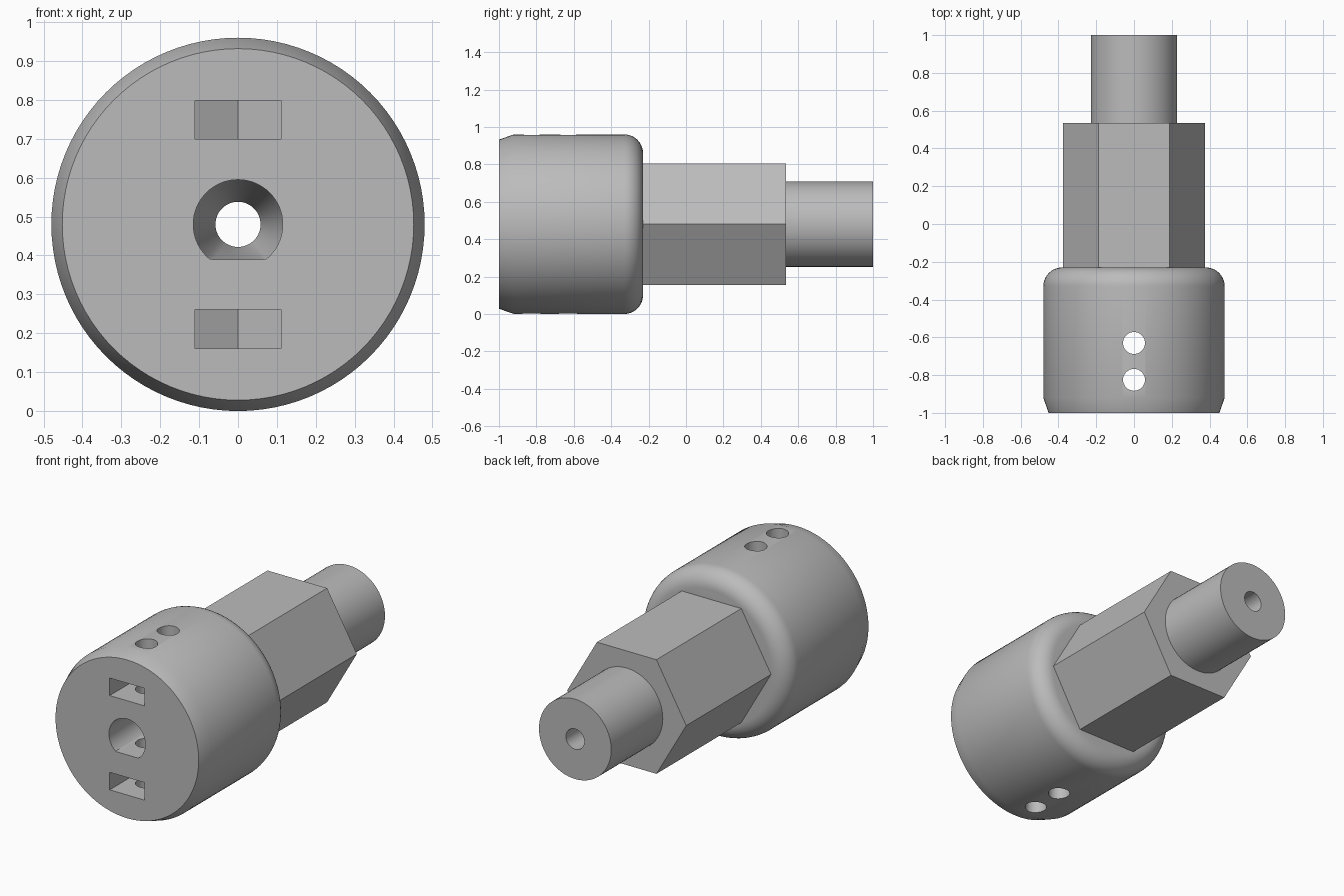
import bpy, bmesh, math
from mathutils import Matrix

if "Cube" in bpy.data.objects:
    bpy.data.objects.remove(bpy.data.objects["Cube"], do_unlink=True)

AXIS_Z = 0.48      # height of the long axis
HOLE_R = 0.058     # through hole and screw holes

grey = bpy.data.materials.new("grey metal")
grey.use_nodes = True
colour = (0.5, 0.5, 0.5, 1)
grey.diffuse_color = colour
grey.node_tree.nodes["Principled BSDF"].inputs["Base Color"].default_value = colour


def loft(name, rings):
    """Solid from matching rings of 3D points, capped at both ends."""
    bm = bmesh.new()
    loops = [[bm.verts.new(p) for p in ring] for ring in rings]
    n = len(loops[0])
    for a, b in zip(loops, loops[1:]):
        for i in range(n):
            j = (i + 1) % n
            bm.faces.new((a[i], a[j], b[j], b[i]))
    bm.faces.new(loops[0])
    bm.faces.new(loops[-1])
    bmesh.ops.recalc_face_normals(bm, faces=bm.faces)
    mesh = bpy.data.meshes.new(name)
    bm.to_mesh(mesh)
    bm.free()
    mesh.materials.append(grey)
    obj = bpy.data.objects.new(name, mesh)
    bpy.context.collection.objects.link(obj)
    return obj


def ring(y, r, sides, flat=None):
    """Ring around the long axis, optionally cut flat underneath."""
    pts = []
    for i in range(sides):
        a = math.tau * i / sides
        z = r * math.sin(a)
        if flat is not None:
            z = max(z, flat)
        pts.append((r * math.cos(a), y, AXIS_Z + z))
    return pts


def turned(name, profile, sides):
    return loft(name, [ring(y, r, sides) for y, r in profile])


def boolean(target, tool, operation):
    mod = target.modifiers.new(operation.title(), 'BOOLEAN')
    mod.operation = operation
    mod.solver = 'EXACT'
    mod.object = tool
    bpy.context.view_layer.objects.active = target
    bpy.ops.object.modifier_apply(modifier=mod.name)
    bpy.data.objects.remove(tool, do_unlink=True)


# Round head: front chamfer and rounded back edge
fillet = 0.1
profile = [(-1, 0.452), (-0.92, 0.48)]
for i in range(11):
    a = math.pi / 2 * i / 10
    profile.append((-0.23 - fillet + fillet * math.sin(a),
                    0.48 - fillet + fillet * math.cos(a)))
adapter = turned("hex_drive_adapter", profile, 96)

# Hexagonal shank and round tip
boolean(adapter, turned("hex_shank", [(-0.4, 0.376), (0.535, 0.376)], 6), 'UNION')
boolean(adapter, turned("round_tip", [(0.4, 0.228), (1, 0.228)], 64), 'UNION')

# D-shaped shaft bore tapering into the through hole
boolean(adapter, loft("shaft_bore", [
    ring(-1.1, 0.115, 64, -0.09),
    ring(-0.4, 0.115, 64, -0.09),
    ring(-0.25, HOLE_R, 64),
    ring(1.1, HOLE_R, 64)]), 'DIFFERENCE')

# Nut slots with pointed inner ends, above and below the bore
slot = [(-0.11, -1.1), (0.11, -1.1), (0.11, -0.567), (0, -0.503), (-0.11, -0.567)]
for side in (1, -1):
    middle = AXIS_Z + side * 0.269
    boolean(adapter, loft("nut_slot", [
        [(x, y, middle + dz) for x, y in slot] for dz in (-0.05, 0.05)]), 'DIFFERENCE')

# Two vertical screw holes through the head
for y in (-0.63, -0.825):
    circle = [(HOLE_R * math.cos(math.tau * i / 32), y + HOLE_R * math.sin(math.tau * i / 32))
              for i in range(32)]
    boolean(adapter, loft("screw_hole", [
        [(x, v, z) for x, v in circle] for z in (-0.1, 1.1)]), 'DIFFERENCE')

# Smooth round walls, sharp edges kept
bpy.ops.object.select_all(action='DESELECT')
adapter.select_set(True)
bpy.context.view_layer.objects.active = adapter
bpy.ops.object.shade_smooth_by_angle(angle=math.radians(30))
